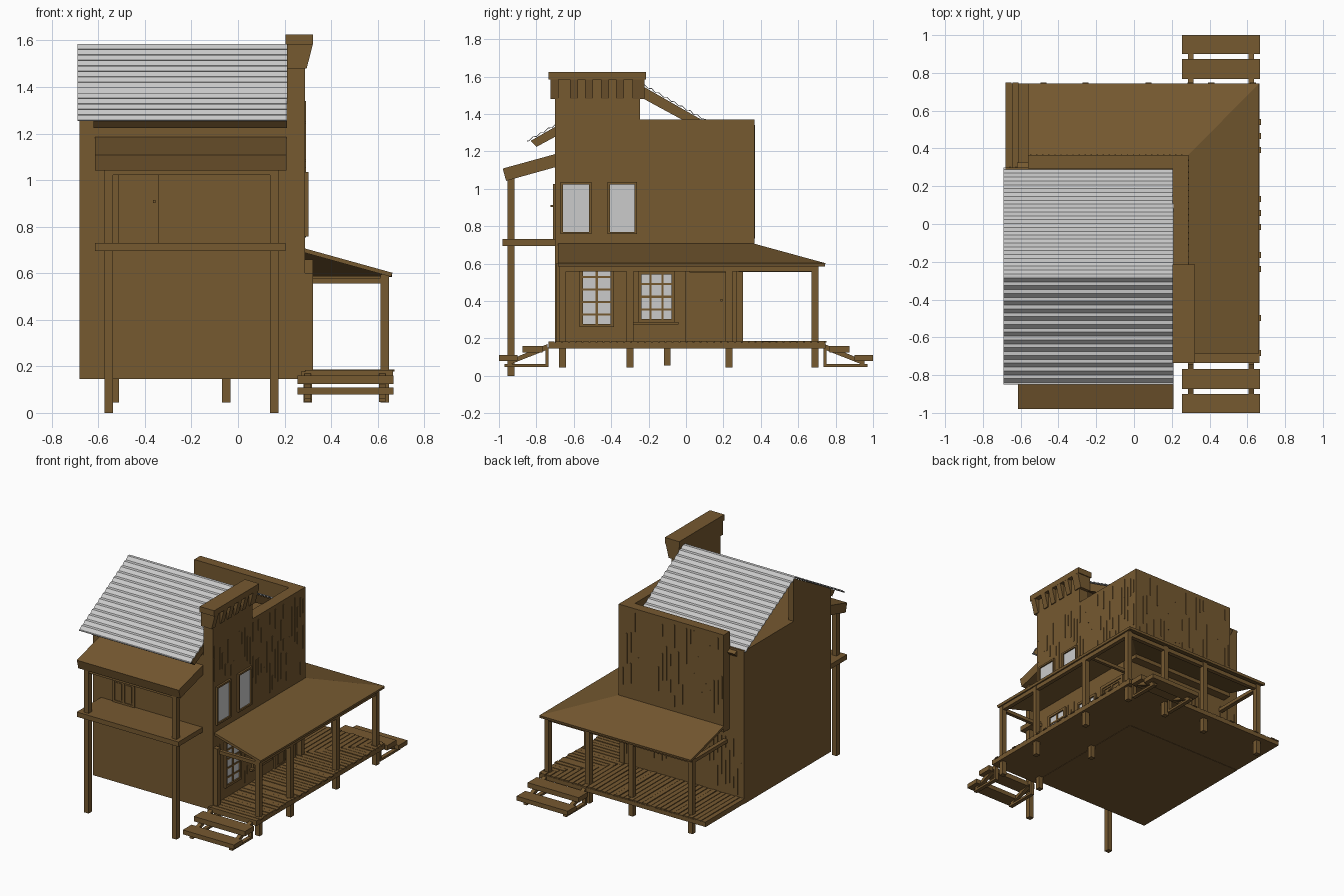
import bpy, bmesh, math, random
from mathutils import Vector

if "Cube" in bpy.data.objects:
    bpy.data.objects.remove(bpy.data.objects["Cube"])
random.seed(4)

wood = bpy.data.materials.new("wood")
wood.diffuse_color = (0.18, 0.10, 0.03, 1)
wood.use_nodes = True
wood.node_tree.nodes["Principled BSDF"].inputs["Base Color"].default_value = wood.diffuse_color


def finish(name, bm, mat=wood):
    bmesh.ops.recalc_face_normals(bm, faces=bm.faces)
    me = bpy.data.meshes.new(name)
    bm.to_mesh(me)
    bm.free()
    ob = bpy.data.objects.new(name, me)
    bpy.context.collection.objects.link(ob)
    if mat:
        me.materials.append(mat)
    return ob


def boxes(name, items, mat=wood):
    """One object from (x0,x1,y0,y1,z0,z1) blocks."""
    bm = bmesh.new()
    for x0, x1, y0, y1, z0, z1 in items:
        vs = bmesh.ops.create_cube(bm, size=1)["verts"]
        for v in vs:
            v.co = Vector(((x0 + x1) / 2 + v.co.x * (x1 - x0),
                           (y0 + y1) / 2 + v.co.y * (y1 - y0),
                           (z0 + z1) / 2 + v.co.z * (z1 - z0)))
    return finish(name, bm, mat)


def prisms(name, profile, spans, axis="x", mat=wood):
    """Extrude a profile (y,z) along x, or (x,z) along y, over each span."""
    bm = bmesh.new()
    for a, b in spans:
        def pt(t, p):
            return (t, p[0], p[1]) if axis == "x" else (p[0], t, p[1])
        r0 = [bm.verts.new(pt(a, p)) for p in profile]
        r1 = [bm.verts.new(pt(b, p)) for p in profile]
        n = len(profile)
        bm.faces.new(r0)
        bm.faces.new(r1)
        for i in range(n):
            bm.faces.new((r0[i], r0[(i + 1) % n], r1[(i + 1) % n], r1[i]))
    return finish(name, bm, mat)


# main volumes: body, overhanging rear upper wall, parapets, false front
boxes("main_body", [(-.68, .288, -.70, .30, .145, 1.26)])
boxes("rear_upper_wall", [(-.56, .288, .295, .365, .66, 1.37)])
boxes("side_parapet", [(.205, .288, -.245, .30, 1.25, 1.37)])
boxes("false_front", [(.21, .288, -.70, -.245, 1.25, 1.585)])
prisms("front_gable_half", [(-.70, 1.25), (-.27, 1.25), (-.27, 1.575), (-.70, 1.335)], [(-.68, -.64)])

# cornice cap and brackets
boxes("cornice_cap", [(.205, .322, -.735, -.215, 1.583, 1.625)])
prisms("cornice_brackets", [(.285, 1.48), (.295, 1.48), (.322, 1.585), (.285, 1.585)],
       [(y, y + .043) for y in (-.725, -.62, -.54, -.455, -.375)] + [(-.285, -.222)], axis="y")
boxes("cornice_return", [(.21, .295, -.725, -.70, 1.48, 1.585), (.21, .288, -.245, -.222, 1.48, 1.585)])

# roof: thick board slabs below corrugated sheets
RY, RZ, SL = -.275, 1.585, .57
for nm, d, end in (("front", -1, .555), ("rear", 1, .60)):
    def q(t, dz):
        return (RY + d * t, RZ - SL * t + dz)
    prisms("roof_boards_" + nm, [q(0, -.012), q(end, -.012), q(end - .03, -.062), q(0, -.078)], [(-.62, .21)])
    bm = bmesh.new()
    n = 14 * 4
    prev = None
    for i in range(n + 1):
        y, z = q(.575 * i / n, .005 * math.sin(i * math.pi / 2))
        cur = [bm.verts.new((x, y, z)) for x in (-.69, .21)]
        if prev:
            bm.faces.new((prev[0], prev[1], cur[1], cur[0]))
        prev = cur
    ob = finish("roof_metal_" + nm, bm, None)
    ob.modifiers.new("thickness", "SOLIDIFY").thickness = .004

# balcony on the front
boxes("balcony_floor", [(-.615, .205, -.98, -.70, .695, .73)])
boxes("balcony_posts", [(x - .018, x + .018, -.955, -.918, 0, 1.08) for x in (-.555, .155)])
boxes("balcony_beam", [(-.555, .155, -.95, -.92, 1.022, 1.07)])
prisms("balcony_roof", [(-.70, 1.185), (-.98, 1.108), (-.962, 1.042), (-.70, 1.115)], [(-.615, .208)])

# porch deck, piers and boards mitred at the corner
boxes("porch_deck", [(.27, .665, -.735, .745, .147, .177), (-.68, .28, .29, .745, .147, .177)])
piers = [(.63, y) for y in (-.66, -.30, .23, .69)] + [(x, .69) for x in (-.53, -.05, .30)]
boxes("deck_piers", [(x - .018, x + .018, y - .018, y + .018, .045, .15) for x, y in piers]
      + [(x - .018, x + .018, y - .018, y + .018, .055, .15) for x in (-.53, -.05, .30) for y in (-.66, -.1)
         if x > .2])
boards = []
step = .037
y = -.735
while y < .72:
    start = max(.29, .29 + (y - .30) * .85)
    boards.append((start, .665 + random.choice((0, 0, .008)), y, y + step - .005, .177, .185 + random.uniform(-.002, .002)))
    y += step
x = -.68
while x < .64:
    start = max(.30, .30 + (x - .27) / .85)
    boards.append((x, x + step - .005, start, .742 + random.choice((0, 0, .008)), .177, .185 + random.uniform(-.002, .002)))
    x += step
boxes("deck_boards", boards)

# porch posts, beams and hipped roof
boxes("porch_posts", [(x - .018, x + .018, y - .018, y + .018, .18, .595) for x, y in piers])
boxes("porch_wall_posts", [(.285, .322, -.695, -.66, .18, .60), (.285, .322, .27, .305, .18, .66)])
boxes("porch_beams", [(.615, .645, -.675, .705, .558, .588), (-.545, .645, .675, .705, .558, .588),
                      (.28, .63, -.675, -.65, .555, .58), (.28, .63, .28, .303, .555, .58),
                      (-.545, -.515, .29, .69, .555, .58)])
bm = bmesh.new()
A, B, C, D, E, F = [bm.verts.new(p) for p in (
    (.285, -.685, .707), (.663, -.685, .602), (.285, .362, .707),
    (.663, .745, .602), (-.56, .362, .707), (-.56, .745, .602))]
bm.faces.new((A, B, D, C))
bm.faces.new((C, D, F, E))
roof = finish("porch_roof", bm)
m = roof.modifiers.new("thickness", "SOLIDIFY")
m.thickness, m.offset = .018, -1

# stairs at both ends of the porch
for s, nm in ((-1, "front"), (1, "rear")):
    def yb(x0, x1, a, b, z0, z1):
        return (x0, x1, min(s * a, s * b), max(s * a, s * b), z0, z1)
    boxes(nm + "_stair_treads", [yb(.255, .667, .90, 1.0, .078, .110), yb(.255, .667, .768, .873, .124, .160)])
    boxes(nm + "_stair_rails", [yb(x - .014, x + .014, .735, .97, .047, .063) for x in (.30, .62)]
          + [yb(x - .014, x + .014, .735, .75, .047, .15) for x in (.30, .62)])
    prisms(nm + "_stair_stringers", [(s * .955, .055), (s * .955, .08), (s * .74, .17), (s * .74, .14)],
           [(x - .014, x + .014) for x in (.30, .62)])


# windows on the right wall
def window(name, y0, y1, z0, z1, cols, rows, w=.013):
    boxes(name + "_glass", [(.285, .292, y0 + w, y1 - w, z0 + w, z1 - w)], None)
    bars = [(.285, .302, y0, y0 + w, z0, z1), (.285, .302, y1 - w, y1, z0, z1),
            (.285, .302, y0, y1, z0, z0 + w), (.285, .302, y0, y1, z1 - w, z1)]
    for i in range(1, cols):
        c = y0 + (y1 - y0) * i / cols
        bars.append((.285, .297, c - .006, c + .006, z0, z1))
    for i in range(1, rows):
        c = z0 + (z1 - z0) * i / rows
        bars.append((.285, .297, y0, y1, c - .006, c + .006))
    boxes(name + "_frame", bars)


window("upper_window_a", -.67, -.505, .757, 1.035, 1, 1)
window("upper_window_b", -.42, -.263, .757, 1.035, 1, 1)
window("lower_window_a", -.57, -.385, .26, .595, 2, 5, .018)
window("lower_window_b", -.255, -.06, .285, .56, 3, 4, .018)
boxes("window_sill", [(.285, .312, -.28, -.04, .273, .288)])


# panelled doors, laid out as (u, z) and mapped to a wall
def door(name, u0, u1, z0, z1, place, knob_u):
    mid, cz, f = (u0 + u1) / 2, z0 + (z1 - z0) * .55, .014
    parts = [(u0, u1, 0, .004, z0, z1)]
    for a in (u0, mid - f / 2, u1 - f):
        parts.append((a, a + f, 0, .010, z0, z1))
    for b in (z0, cz - f / 2, z1 - f):
        parts.append((u0, u1, 0, .010, b, b + f))
    for a, b in ((u0 + f, mid - f / 2), (mid + f / 2, u1 - f)):
        for c, d in ((z0 + f, cz - f / 2), (cz + f / 2, z1 - f)):
            parts.append((a + .01, b - .01, 0, .008, c + .01, d - .01))
    parts.append((knob_u - .006, knob_u + .006, 0, .025, cz + .01, cz + .022))
    boxes(name, [place(*p) for p in parts])


door("porch_door", .02, .21, .183, .555, lambda a, b, c, d, e, f: (.286 + c, .288 + d, a, b, e, f), .19)
door("balcony_door", -.515, -.34, .73, 1.025, lambda a, b, c, d, e, f: (a, b, -.70 - d, -.698 - c, e, f), -.36)
boxes("porch_door_trim", [(.285, .302, -.005, .018, .18, .58), (.285, .302, .212, .235, .18, .58),
                          (.285, .302, -.005, .235, .557, .58)])

# loose random battens suggesting weathered planks
openings = [(-.69, -.49, .74, 1.05), (-.44, -.25, .74, 1.05), (-.59, -.37, .25, .6),
            (-.29, -.03, .26, .58), (-.01, .24, .18, .6)]
side, rear = [], []
for lo, hi, y_end in ((.19, .60, .28), (.72, 1.34, .35)):
    y = -.69
    while y < y_end:
        for k in range(2):
            a = random.uniform(lo, hi - .08)
            b = min(hi, a + random.uniform(.06, .22))
            if not any(p - .01 < y < q and a < s and b > r for p, q, r, s in openings):
                side.append((.286, .2915, y, y + .007, a, b))
        y += .032
for lo, hi, x_start, wall in ((.19, .60, -.66, .30), (.72, 1.34, -.55, .365)):
    x = x_start
    while x < .28:
        for k in range(2):
            a = random.uniform(lo, hi - .08)
            rear.append((x, x + .007, wall - .002, wall + .0035, a, min(hi, a + random.uniform(.06, .2))))
        x += .032
boxes("side_wall_battens", side)
boxes("rear_wall_battens", rear)
